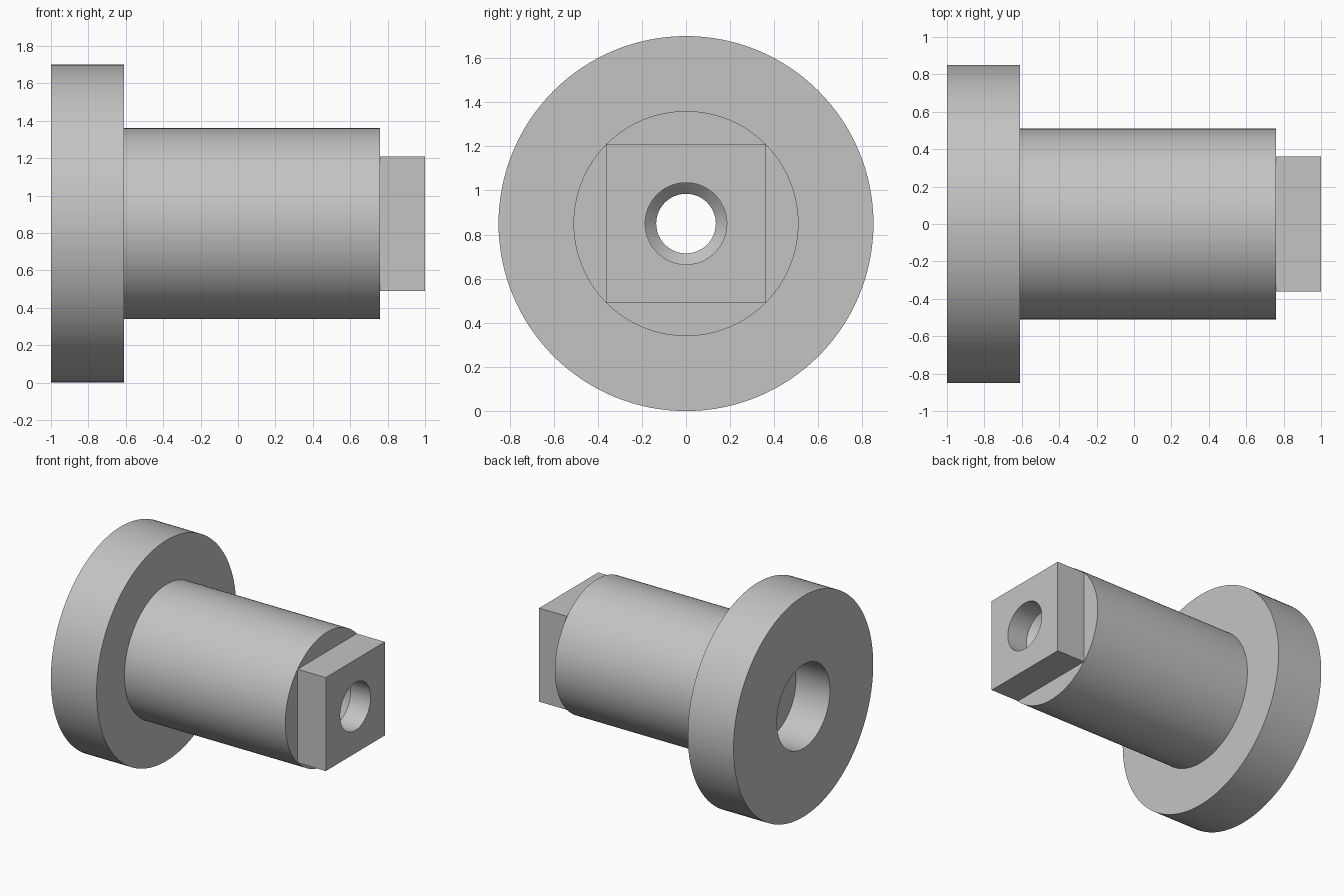
import bpy, bmesh, math
from mathutils import Matrix

if "Cube" in bpy.data.objects:
    bpy.data.objects.remove(bpy.data.objects["Cube"], do_unlink=True)

AXIS_Z = 0.85

steel = bpy.data.materials.new("plain grey")
steel.use_nodes = True
grey = (0.55, 0.55, 0.55, 1)
steel.diffuse_color = grey
steel.node_tree.nodes["Principled BSDF"].inputs["Base Color"].default_value = grey


def add_object(name, bm):
    bmesh.ops.recalc_face_normals(bm, faces=bm.faces)
    mesh = bpy.data.meshes.new(name)
    bm.to_mesh(mesh)
    bm.free()
    mesh.materials.append(steel)
    obj = bpy.data.objects.new(name, mesh)
    bpy.context.collection.objects.link(obj)
    return obj


def lathe(name, profile, segments=128):
    """Turn (x, radius) points around the horizontal axis, with capped ends."""
    bm = bmesh.new()
    rings = []
    for x, r in profile:
        angles = [2 * math.pi * i / segments for i in range(segments)]
        rings.append([bm.verts.new((x, r * math.cos(a), AXIS_Z + r * math.sin(a)))
                      for a in angles])
    for a, b in zip(rings, rings[1:]):
        for i in range(segments):
            j = (i + 1) % segments
            bm.faces.new((a[i], a[j], b[j], b[i]))
    bm.faces.new(rings[0])
    bm.faces.new(rings[-1])
    return add_object(name, bm)


def combine(target, helper, operation):
    mod = target.modifiers.new(operation.title(), 'BOOLEAN')
    mod.operation = operation
    mod.solver = 'EXACT'
    mod.object = helper
    bpy.context.view_layer.objects.active = target
    bpy.ops.object.modifier_apply(modifier=mod.name)
    bpy.data.objects.remove(helper, do_unlink=True)


# Flange and shaft
body = lathe("flanged_shaft", [(-1, 0.85), (-0.61, 0.85), (-0.61, 0.51), (0.76, 0.51)])

# Square drive end, rooted inside the shaft
bm = bmesh.new()
bmesh.ops.create_cube(bm, size=1, matrix=Matrix.Translation((0.75, 0, AXIS_Z))
                      @ Matrix.Diagonal((0.5, 0.72, 0.72, 1)))
combine(body, add_object("square_end", bm), 'UNION')

# Stepped bore: wide flange recess, narrow passage, tapered seat and end hole
bore = lathe("bore_cutter", [(-1.1, 0.323), (-0.71, 0.323), (-0.71, 0.135),
                             (0.78, 0.135), (0.83, 0.185), (1.1, 0.185)])
bore.hide_render = True
combine(body, bore, 'DIFFERENCE')

bpy.ops.object.select_all(action='DESELECT')
body.select_set(True)
bpy.context.view_layer.objects.active = body
bpy.ops.object.shade_smooth_by_angle(angle=math.radians(30))
